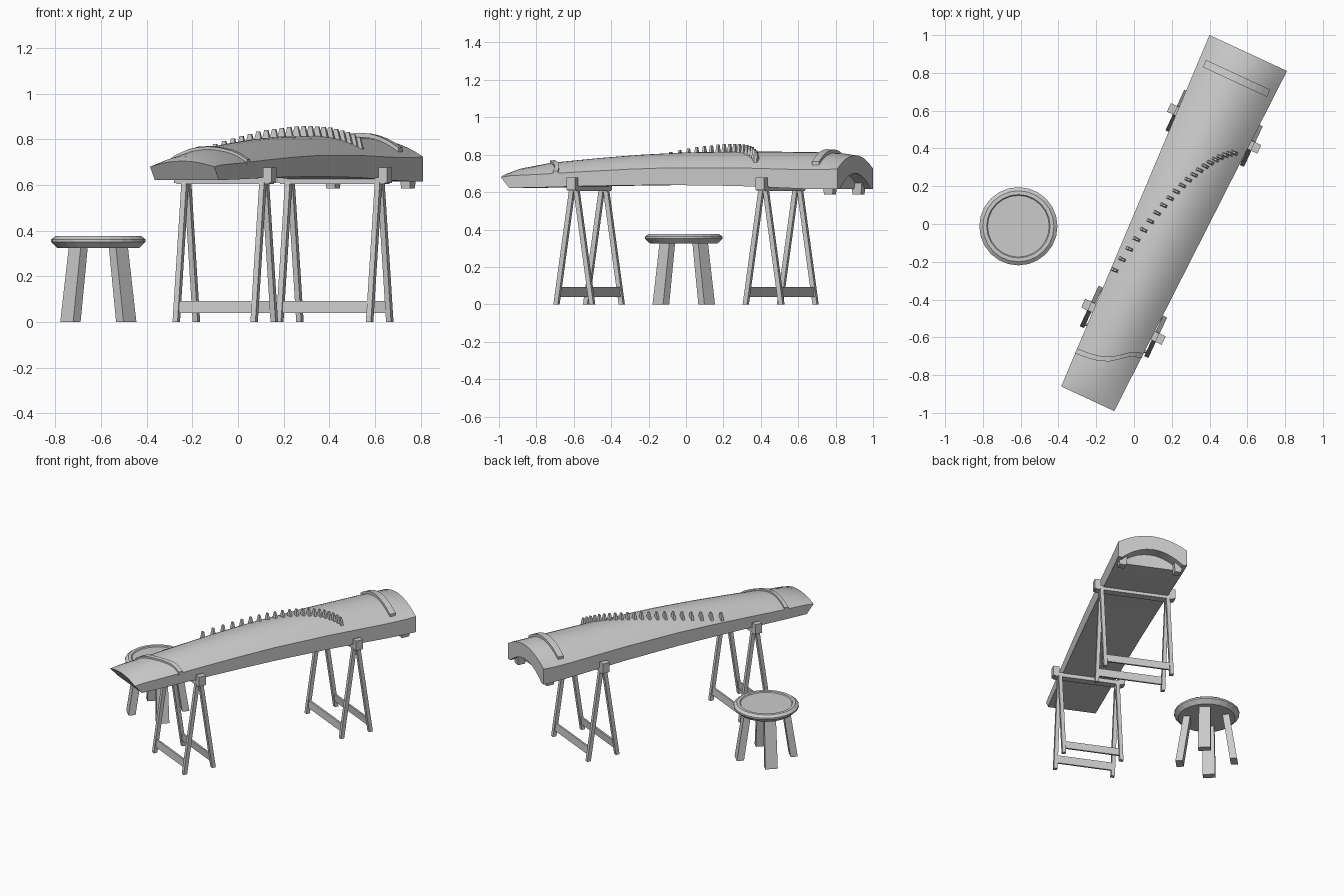
import bpy, bmesh, math
from mathutils import Matrix, Vector

if "Cube" in bpy.data.objects:
    bpy.data.objects.remove(bpy.data.objects["Cube"])

# instrument frame: local y runs along the strings, local x across them
M = Matrix.Translation((.18, -.01, 0)) @ Matrix.Rotation(math.radians(-24.9), 4, 'Z')


def make(name, verts, faces, mat=M, smooth=False):
    bm = bmesh.new()
    vs = [bm.verts.new(v) for v in verts]
    for f in faces:
        bm.faces.new([vs[i] for i in f])
    bmesh.ops.recalc_face_normals(bm, faces=bm.faces)
    me = bpy.data.meshes.new(name)
    bm.to_mesh(me)
    bm.free()
    me.transform(mat)
    ob = bpy.data.objects.new(name, me)
    bpy.context.collection.objects.link(ob)
    if smooth:
        bpy.ops.object.select_all(action='DESELECT')
        ob.select_set(True)
        bpy.context.view_layer.objects.active = ob
        bpy.ops.object.shade_smooth_by_angle(angle=math.radians(25))
    return ob


def loft(name, rings, mat=M, smooth=False):
    n = len(rings[0])
    verts = [p for r in rings for p in r]
    faces = [(k*n + i, k*n + (i+1) % n, (k+1)*n + (i+1) % n, (k+1)*n + i)
             for k in range(len(rings)-1) for i in range(n)]
    last = (len(rings)-1)*n
    faces += [tuple(range(n)), tuple(range(last, last+n))]
    return make(name, verts, faces, mat, smooth)


def beam(name, a, b, sa, sb=None, mat=M):
    """Four-sided bar from a to b with horizontal (x, y) end sizes."""
    def ring(p, s):
        return [(p[0]+i*s[0]/2, p[1]+j*s[1]/2, p[2]) for i, j in ((-1, -1), (1, -1), (1, 1), (-1, 1))]
    return loft(name, [ring(a, sa), ring(b, sb or sa)], mat)


# body profile: station, bottom height, edge height, crown height
PROFILE = [(-1.009, .622, .68, .705), (-.95, .622, .688, .727), (-.78, .625, .695, .757),
           (-.5, .632, .71, .782), (-.25, .636, .722, .80), (0, .638, .73, .812),
           (.4, .633, .73, .818), (.8, .618, .72, .813), (.93, .616, .72, .808),
           (1.009, .616, .725, .797)]


def at(s):
    for a, b in zip(PROFILE, PROFILE[1:]):
        if s <= b[0]:
            break
    f = (s - a[0]) / (b[0] - a[0])
    return [p + (q - p)*f for p, q in zip(a, b)][1:]


def half(s):
    return .155 + .071*(s + 1.009)/2.018


def top(s, t):
    _, e, c = at(s)
    return e + (c - e)*(1 - (t/half(s))**2)


# sound box, with an arched recess under the far end
rings = []
for s in [p[0] for p in PROFILE[:-1]] + [.937, 1.009]:
    low, edge, crown = at(s)
    w = half(s)
    lift = .085 if s > .935 else 0
    ring = [(-w + 2*w*i/12, s, top(s, -w + 2*w*i/12)) for i in range(13)]
    ring += [(w, s, low)]
    ring += [(.88*w*u, s, low + lift*(1 - u*u)) for u in [1 - i/5 for i in range(11)]]
    ring += [(-w, s, low)]
    if s < -1:   # undercut near end
        ring = [(x, y + .05*max(0, (edge - z)/(edge - low)), z) for x, y, z in ring]
    rings.append(ring)
loft("sound_box", rings, smooth=True)


def strip(name, path, width, height):
    rs = []
    for t, s in path:
        a, b = s - width/2, s + width/2
        za, zb = top(a, t), top(b, t)
        rs.append([(t, a, za - .012), (t, a, za + height), (t, b, zb + height), (t, b, zb - .012)])
    loft(name, rs)


# head nut and curved tail nut
strip("head_nut", [(-.187 + .374*i/10, .861) for i in range(11)], .042, .018)
strip("tail_nut", [(-.163, -.805), (-.12, -.803), (-.073, -.797), (-.03, -.788), (.02, -.768),
                   (.06, -.738), (.1, -.706), (.13, -.69), (.168, -.68)], .028, .013)

# movable string bridges
for i in range(21):
    a = i/20
    s, t = -.331 + 1.4*a - .57*a*a, -.155 + .23*a + .078*a*a
    z = top(s, t)
    beam(f"string_bridge_{i+1}", (t, s, z - .01), (t, s, z + .042), (.042, .018), (.016, .010))

# short feet under the far end
for x, side in ((-.178, "left"), (.184, "right")):
    beam(f"{side}_box_foot", (x, .945, .586), (x, .945, .65), (.042, .05), (.055, .065))

# two folding stands
for name, s, w, t0 in (("near", -.56, .188, 0), ("far", .571, .217, .004)):
    beam(f"{name}_stand_rail", (t0, s, .605), (t0, s, .634), (2*w + .07, .05))
    for k in (-1, 1):
        x = t0 + k*w
        beam(f"{name}_stand_stop_{k}", (x + k*.027, s, .61), (x + k*.027, s, .677), (.04, .05))
        for j in (-1, 1):
            beam(f"{name}_stand_leg_{k}_{j}", (x, s + j*.105, 0), (x, s + j*.013, .612), (.024, .026))
    for j in (-1, 1):
        beam(f"{name}_stand_crossbar_{j}", (t0, s + j*.097, .04), (t0, s + j*.093, .092), (2*w, .012))

# stool seat
S = Matrix.Translation((-.612, -.012, 0))
seat = [(.18, .325), (.207, .351), (.207, .362), (.188, .376), (.168, .376), (.163, .37)]
loft("stool_seat", [[(r*math.cos(math.tau*i/24), r*math.sin(math.tau*i/24), z) for i in range(24)]
                    for r, z in seat], S)

# four splayed stool legs on the diagonals
for i in range(4):
    R = S @ Matrix.Rotation(math.radians(45 + 90*i), 4, 'Z')
    beam(f"stool_leg_{i+1}", (.173, 0, 0), (.124, 0, .33), (.046, .08), (.044, .074), R)
